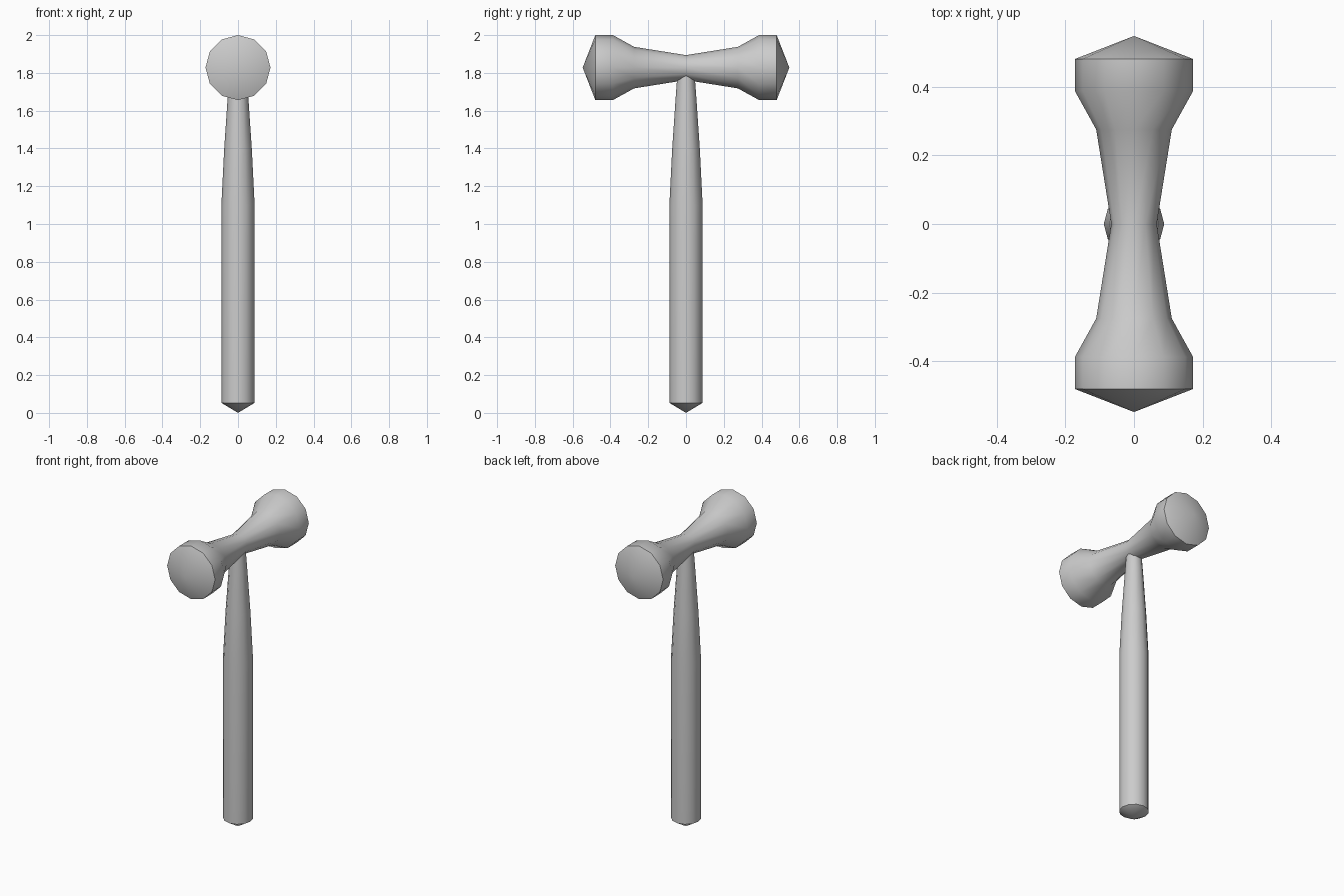
import bpy, bmesh, math
from mathutils import Matrix

if "Cube" in bpy.data.objects:
    bpy.data.objects.remove(bpy.data.objects["Cube"])

SIDES = 12


def lathe(name, profile, matrix):
    """Spin (radius, height) points around z; zero radius makes a pointed end."""
    bm = bmesh.new()
    rings = []
    for r, h in profile:
        if r == 0:
            rings.append([bm.verts.new((0, 0, h))] * SIDES)
        else:
            rings.append([bm.verts.new((r * math.cos(math.tau * i / SIDES),
                                        r * math.sin(math.tau * i / SIDES), h))
                          for i in range(SIDES)])
    for a, b in zip(rings, rings[1:]):
        for i in range(SIDES):
            j = (i + 1) % SIDES
            bm.faces.new(list(dict.fromkeys((a[i], a[j], b[j], b[i]))))
    bm.transform(matrix)
    bmesh.ops.recalc_face_normals(bm, faces=bm.faces[:])
    mesh = bpy.data.meshes.new(name)
    bm.to_mesh(mesh)
    bm.free()
    obj = bpy.data.objects.new(name, mesh)
    bpy.context.collection.objects.link(obj)
    bpy.ops.object.select_all(action='DESELECT')
    obj.select_set(True)
    bpy.context.view_layer.objects.active = obj
    bpy.ops.object.shade_smooth_by_angle(angle=math.radians(40))
    return obj


# Handle: pointed butt, straight grip, tapered neck ending inside the head
lathe("handle", [(0, 0), (0.088, 0.053), (0.088, 1.10), (0.073, 1.40),
                 (0.054, 1.68), (0.045, 1.80), (0, 1.815)], Matrix())

# Double-faced head: half profile mirrored about the waist, laid along y
half = [(0.110, 0.275), (0.172, 0.387), (0.172, 0.48), (0, 0.547)]
profile = [(r, -h) for r, h in reversed(half)] + [(0.066, 0)] + half
lathe("hammer_head", profile,
      Matrix.Translation((0, 0, 1.828)) @ Matrix.Rotation(math.pi / 2, 4, 'X'))
